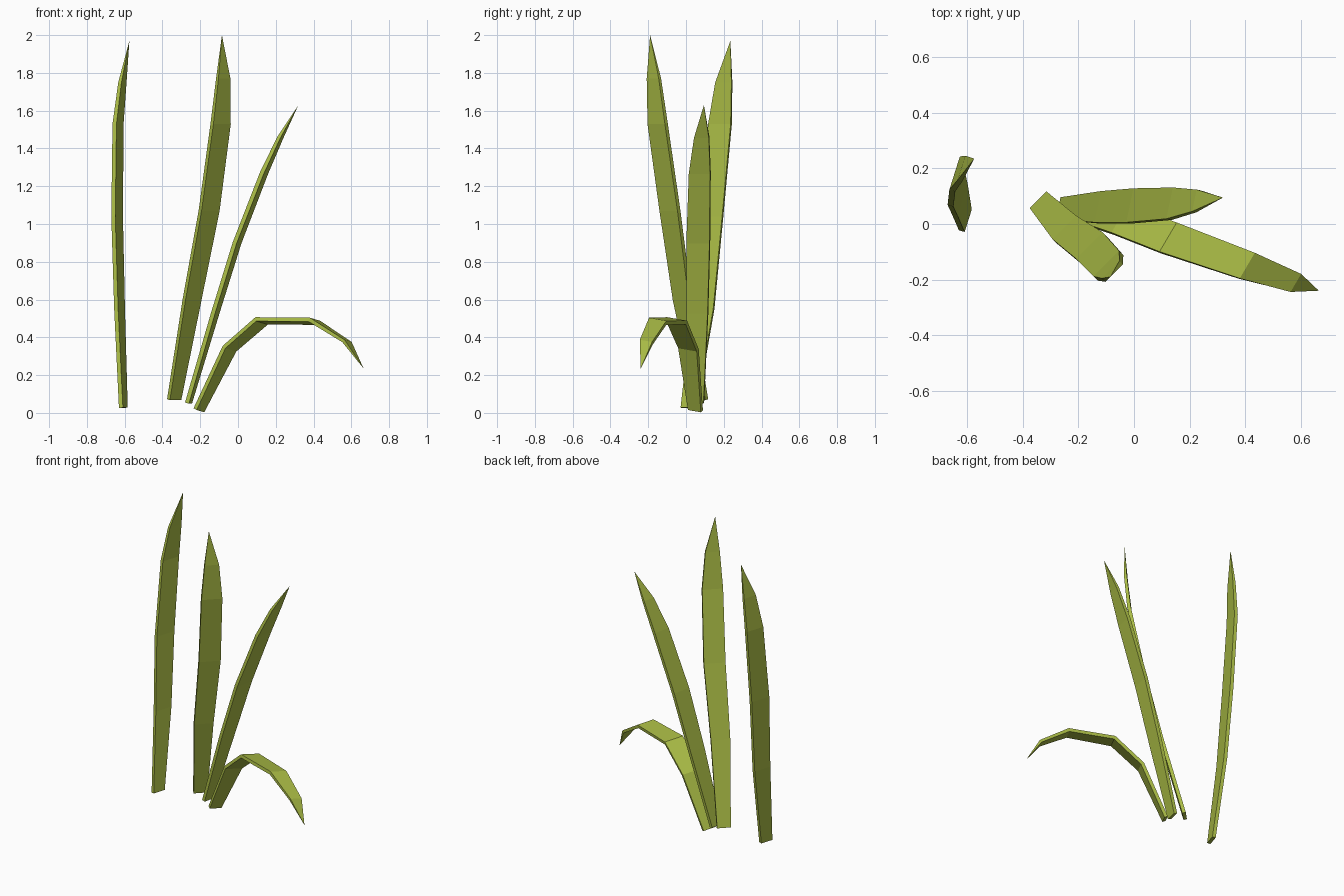
import bpy, bmesh
from mathutils import Vector

if "Cube" in bpy.data.objects:
    bpy.data.objects.remove(bpy.data.objects["Cube"])

green = bpy.data.materials.new("leaf_green")
green.diffuse_color = (0.40, 0.50, 0.06, 1)
green.use_nodes = True
green.node_tree.nodes["Principled BSDF"].inputs["Base Color"].default_value = green.diffuse_color

THICK = 0.022


def blade(name, spine, widths, across):
    """Thin four-sided ribbon swept along a spine, closing to a pointed tip."""
    spine = [Vector(p) for p in spine]
    across = Vector(across).normalized()
    bm = bmesh.new()
    rings = []
    for i, w in enumerate(widths):
        tangent = (spine[i + 1] - spine[max(i - 1, 0)]).normalized()
        side = across * w / 2
        normal = tangent.cross(across).normalized() * THICK / 2
        if i == len(widths) - 1:
            normal *= 0.8
        rings.append([bm.verts.new(spine[i] + side * a + normal * b)
                      for a, b in ((-1, -1), (1, -1), (1, 1), (-1, 1))])
    tip = bm.verts.new(spine[-1])
    bm.faces.new(rings[0])
    for lo, hi in zip(rings, rings[1:]):
        for k in range(4):
            j = (k + 1) % 4
            bm.faces.new((lo[k], lo[j], hi[j], hi[k]))
    for k in range(4):
        bm.faces.new((rings[-1][k], rings[-1][(k + 1) % 4], tip))
    bmesh.ops.recalc_face_normals(bm, faces=bm.faces)
    mesh = bpy.data.meshes.new(name)
    bm.to_mesh(mesh)
    bm.free()
    mesh.materials.append(green)
    bpy.context.collection.objects.link(bpy.data.objects.new(name, mesh))


# Separate upright blade on the left
blade("left_blade",
      [(-.607, .015, .027), (-.627, .09, .55), (-.64, .13, 1.04),
       (-.635, .18, 1.53), (-.612, .20, 1.75), (-.575, .235, 1.97)],
      (.085, .12, .135, .125, .09), (.3, .95, 0))

# Tallest blade of the clump
blade("tall_blade",
      [(-.338, .08, .07), (-.243, -.02, .60), (-.153, -.085, 1.07),
       (-.092, -.15, 1.53), (-.078, -.17, 1.77), (-.085, -.19, 2.0)],
      (.085, .12, .135, .13, .09), (.7, .7, 0))

# Blade leaning to the right
blade("leaning_blade",
      [(-.262, .055, .052), (-.12, .06, .53), (-.005, .065, .90),
       (.138, .073, 1.27), (.225, .083, 1.46), (.32, .095, 1.63)],
      (.08, .115, .125, .115, .08), (.2, .97, 0))

# Short blade arching over and drooping
blade("drooping_blade",
      [(-.207, .05, .014), (-.045, .013, .34), (.125, -.05, .487),
       (.405, -.15, .485), (.577, -.21, .375), (.665, -.24, .235)],
      (.08, .115, .123, .108, .076), (.5, .85, -.15))
